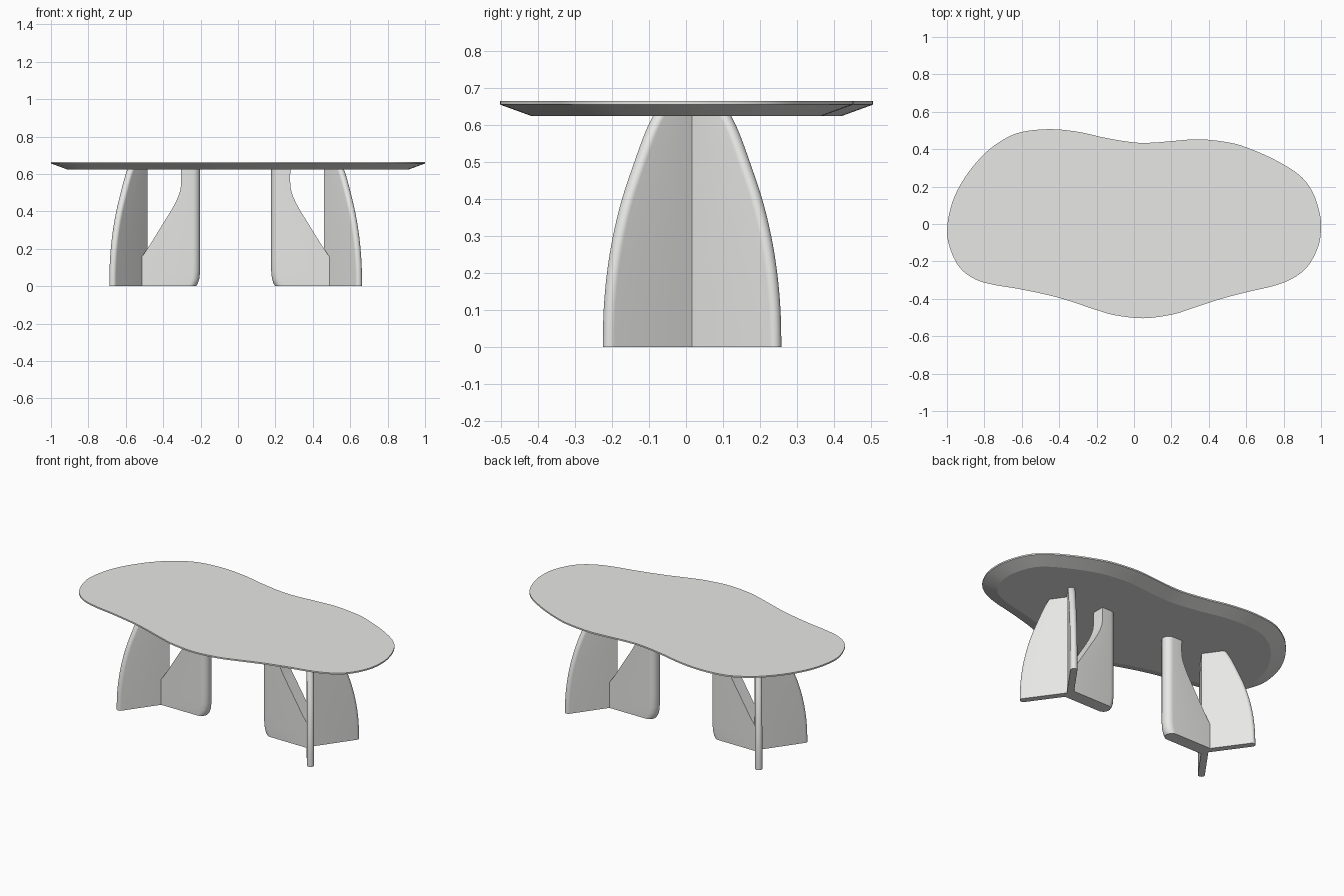
import bpy, bmesh, math
from mathutils import Vector, Matrix

if "Cube" in bpy.data.objects:
    bpy.data.objects.remove(bpy.data.objects["Cube"])

mat = bpy.data.materials.new("light_grey")
mat.diffuse_color = (0.8, 0.8, 0.79, 1)
mat.use_nodes = True
mat.node_tree.nodes["Principled BSDF"].inputs["Base Color"].default_value = mat.diffuse_color


def loft(name, rings, matrix=Matrix(), angle=30):
    """Closed solid through a stack of equal-sized point rings."""
    bm = bmesh.new()
    vs = [[bm.verts.new(matrix @ Vector(p)) for p in r] for r in rings]
    n = len(vs[0])
    for a, b in zip(vs, vs[1:]):
        for i in range(n):
            j = (i + 1) % n
            bm.faces.new((a[i], a[j], b[j], b[i]))
    bm.faces.new(list(reversed(vs[0])))
    bm.faces.new(vs[-1])
    bmesh.ops.recalc_face_normals(bm, faces=bm.faces[:])
    me = bpy.data.meshes.new(name)
    bm.to_mesh(me)
    bm.free()
    me.materials.append(mat)
    ob = bpy.data.objects.new(name, me)
    bpy.context.collection.objects.link(ob)
    bpy.ops.object.select_all(action='DESELECT')
    ob.select_set(True)
    bpy.context.view_layer.objects.active = ob
    bpy.ops.object.shade_smooth_by_angle(angle=math.radians(angle))
    return ob


def smooth(pts, steps, closed):
    """Catmull-Rom curve through 2D points."""
    n, out = len(pts), []
    for i in range(n if closed else n - 1):
        ks = [(i + d) % n if closed else min(max(i + d, 0), n - 1) for d in (-1, 0, 1, 2)]
        p0, p1, p2, p3 = (Vector(pts[k]) for k in ks)
        for s in range(steps):
            t = s / steps
            out.append(0.5 * (2 * p1 + (p2 - p0) * t + (2 * p0 - 5 * p1 + 4 * p2 - p3) * t * t
                              + (3 * p1 - p0 - 3 * p2 + p3) * t ** 3))
    return out if closed else out + [Vector(pts[-1])]


def lerp(table, z):
    """Read a width from a list of (z, width) points."""
    for a, b in zip(table, table[1:]):
        if z <= b[0]:
            return a[1] + (b[1] - a[1]) * (z - a[0]) / (b[0] - a[0])
    return table[-1][1]


# Free-form table top with an undercut rim
outline = smooth([
    (-1, -.03), (-.97, .12), (-.9, .255), (-.8, .375), (-.7, .45), (-.6, .492), (-.45, .507),
    (-.3, .493), (-.15, .46), (0, .436), (.1, .435), (.2, .443), (.35, .453), (.5, .437),
    (.6, .41), (.75, .345), (.88, .265), (.95, .18), (.99, .07), (1, -.02), (.985, -.12),
    (.93, -.225), (.85, -.29), (.75, -.33), (.6, -.365), (.45, -.405), (.3, -.455),
    (.2, -.485), (.05, -.504), (-.1, -.488), (-.2, -.46), (-.4, -.395), (-.6, -.35),
    (-.75, -.325), (-.85, -.295), (-.93, -.235), (-.98, -.14)], 5, True)


def inset(d, z):
    n, ring = len(outline), []
    for i, p in enumerate(outline):
        t = (outline[(i + 1) % n] - outline[i - 1]).normalized()
        ring.append((p.x + t.y * d, p.y - t.x * d, z))
    return ring


loft("table_top", [inset(.085, .625), inset(0, .656), inset(0, .665)], angle=20)


# Leg blades: a flat slab with a round outer edge
def section(u0, u1, h, z, skew):
    pts = [(u0 + skew, -h, z)]
    for k in range(13):
        a = math.pi * (k / 12 - 0.5)
        pts.append((u1 - h + h * math.cos(a), h * math.sin(a), z))
    return pts + [(u0 - skew, h, z)]


THETA = math.radians(54.4)
HALF = 0.02
FIN = 0.04
TOP = 0.63
arm_edge = smooth([(0, .293), (.1, .290), (.2, .279), (.3, .259), (.4, .229),
                   (.5, .188), (.58, .152), (TOP, .123)], 4, False)
fin_edge = [(0, .285), (.015, .295), (.04, .303), (.08, .307), (TOP, .307)]
fin_cut = smooth([(.15, -.01), (.2, .025), (.28, .075), (.345, .115), (.41, .155),
                  (.48, .19), (.54, .2045), (TOP, .2045)], 4, False)
fin_levels = [z for z, _ in fin_edge[:-1]] + [p.x for p in fin_cut]

for side, turn in (("right", 0), ("left", math.pi)):
    # each pedestal is the other turned half way round
    base = (Matrix.Translation((-.0125, .0165, 0)) @ Matrix.Rotation(turn, 4, 'Z')
            @ Matrix.Translation((.497, 0, 0)))
    # two outer blades meeting in a mitred V
    for tag, s in (("a", 1), ("b", -1)):
        skew = s * HALF / math.tan(THETA)
        loft(f"{side}_outer_blade_{tag}",
             [section(0, u, HALF, z, skew) for z, u in arm_edge],
             base @ Matrix.Rotation(s * THETA, 4, 'Z'))
    # thicker inner blade with a curved cut-out
    loft(f"{side}_inner_blade",
         [section(lerp(fin_cut, max(z, .15)), lerp(fin_edge, z), FIN, z, 0) for z in fin_levels],
         base @ Matrix.Rotation(math.pi, 4, 'Z'))
